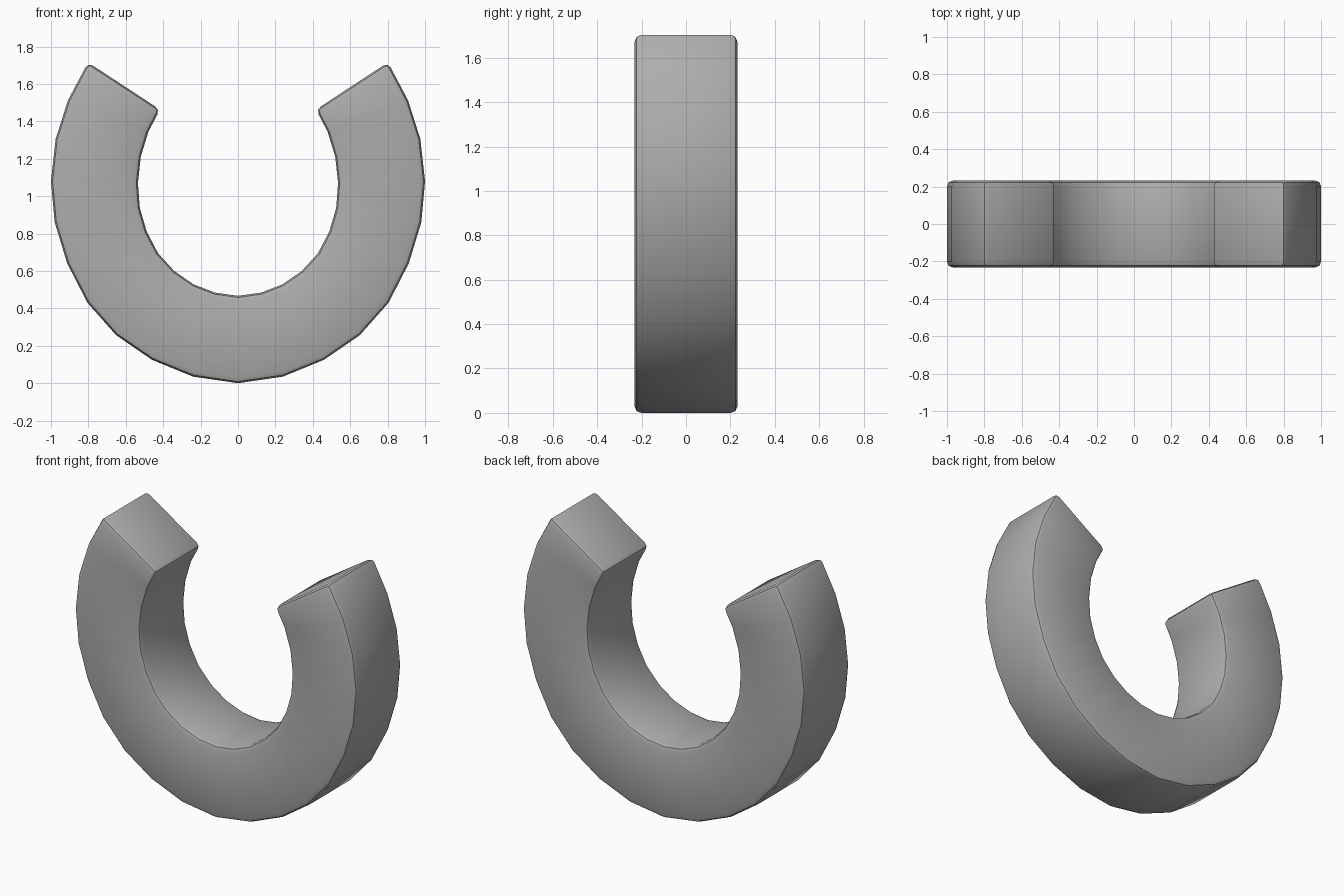
import bpy, bmesh
from math import radians

if "Cube" in bpy.data.objects:
    bpy.data.objects.remove(bpy.data.objects["Cube"])

HALF_DEPTH = 0.232

# half outlines (x, z), from the bottom middle up to the tip
outer = [(0, 0), (0.24, 0.035), (0.46, 0.125), (0.652, 0.257), (0.805, 0.43),
         (0.913, 0.64), (0.98, 0.86), (1.0, 1.08), (0.975, 1.305),
         (0.91, 1.51), (0.802, 1.715)]
inner = [(0, 0.467), (0.123, 0.484), (0.237, 0.528), (0.34, 0.599), (0.427, 0.694),
         (0.488, 0.81), (0.525, 0.937), (0.535, 1.07), (0.52, 1.21),
         (0.479, 1.345), (0.417, 1.463)]


def full(half):
    """Mirror a half outline into a left-to-right one."""
    return [(-x, z) for x, z in reversed(half[1:])] + half


# horseshoe: sweep a square section along the outlines
bm = bmesh.new()
rings = []
for (ox, oz), (ix, iz) in zip(full(outer), full(inner)):
    d = HALF_DEPTH
    rings.append([bm.verts.new(p) for p in
                  ((ox, -d, oz), (ix, -d, iz), (ix, d, iz), (ox, d, oz))])
for a, b in zip(rings, rings[1:]):
    for i in range(4):
        j = (i + 1) % 4
        bm.faces.new((a[i], a[j], b[j], b[i]))
bm.faces.new(rings[0])
bm.faces.new(rings[-1])
bmesh.ops.recalc_face_normals(bm, faces=bm.faces[:])

# two-step bevel on the long edges and the tips
corners = [e for e in bm.edges if e.calc_face_angle() > radians(45)]
bmesh.ops.bevel(bm, geom=corners, offset=0.03, offset_type='OFFSET', segments=2,
                profile=0.5, affect='EDGES', clamp_overlap=True)
mesh = bpy.data.meshes.new("magnet_horseshoe")
bm.to_mesh(mesh)
bm.free()
horseshoe = bpy.data.objects.new("magnet_horseshoe", mesh)
bpy.context.collection.objects.link(horseshoe)

# smooth shading with a crease along the middle of each bevel
mesh.shade_smooth()
mesh.set_sharp_from_angle(angle=radians(30))

# dark grey
grey = bpy.data.materials.new("dark_grey")
grey.diffuse_color = (0.42, 0.42, 0.42, 1)
grey.use_nodes = True
grey.node_tree.nodes["Principled BSDF"].inputs["Base Color"].default_value = grey.diffuse_color
mesh.materials.append(grey)
